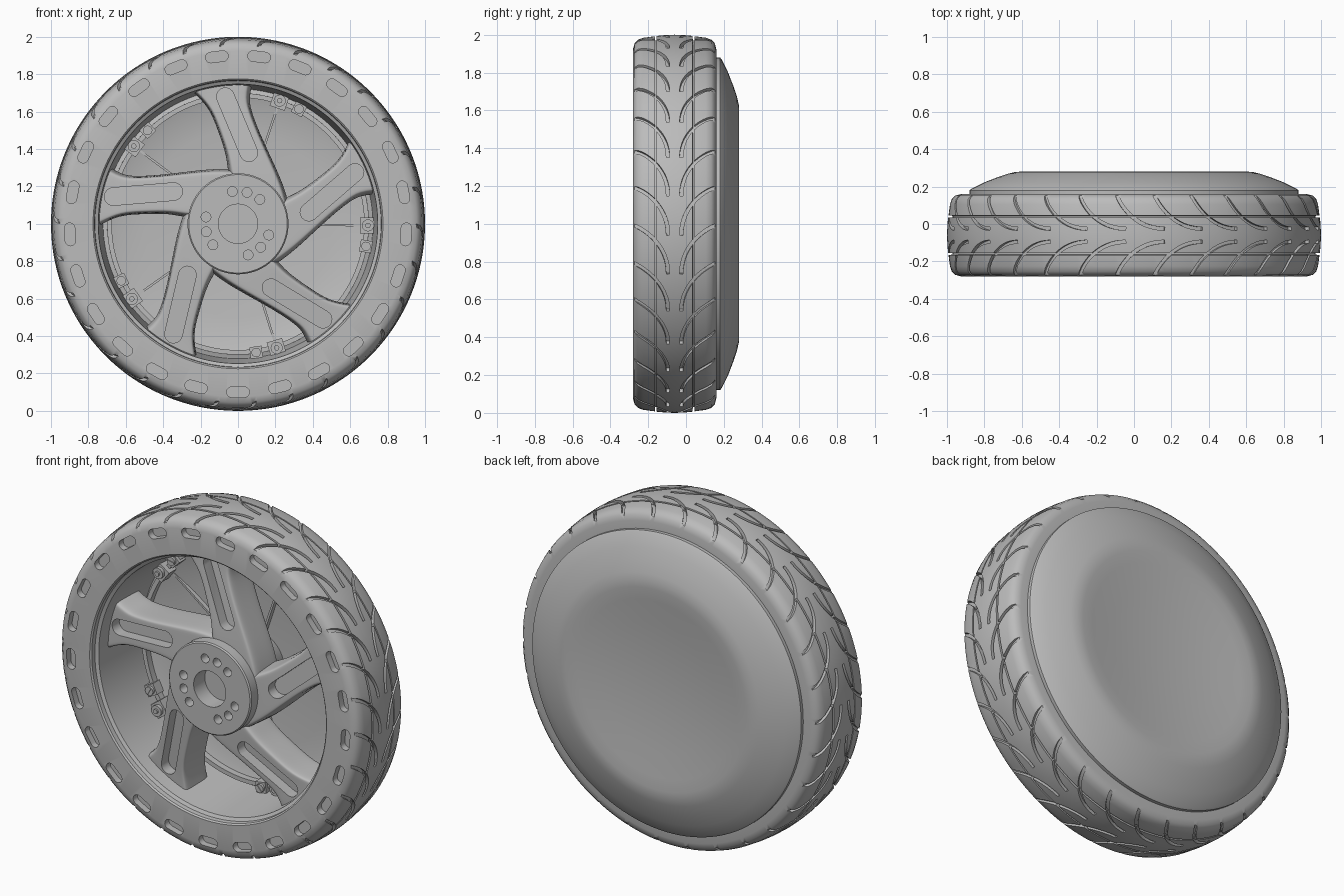
import bpy, bmesh
from math import cos, sin, pi, radians, hypot
from mathutils import Matrix, Vector

if "Cube" in bpy.data.objects:
    bpy.data.objects.remove(bpy.data.objects["Cube"])

grey = bpy.data.materials.new("plain_grey")
grey.use_nodes = True
grey.diffuse_color = (0.5, 0.5, 0.5, 1)
grey.node_tree.nodes["Principled BSDF"].inputs["Base Color"].default_value = (0.5, 0.5, 0.5, 1)

AXLE = Matrix.Translation((0, 0, 1))


def polar(r, a, y):
    return Vector((r * cos(a), y, r * sin(a)))


def turn(a):
    return Matrix.Rotation(-a, 4, 'Y')


def skin(bm, rows, loop=False):
    """Join closed cross-sections into a solid."""
    rings = [[bm.verts.new(p) for p in row] for row in rows]
    n = len(rings[0])
    for i in range(len(rings) - (not loop)):
        a, b = rings[i], rings[(i + 1) % len(rings)]
        for j in range(n):
            k = (j + 1) % n
            bm.faces.new((a[j], a[k], b[k], b[j]))
    if not loop:
        bm.faces.new(rings[0])
        bm.faces.new(rings[-1])


def lathe(bm, profile, steps):
    skin(bm, [[polar(r, 2 * pi * i / steps, y) for r, y in profile]
              for i in range(steps)], True)
    bmesh.ops.remove_doubles(bm, verts=bm.verts, dist=1e-5)


def capsule(p, q, r, steps=10):
    """Outline of a round-ended slot in the wheel plane, as (x, z)."""
    p, q = Vector(p), Vector(q)
    d = (q - p).normalized()
    e = Vector((-d.y, d.x))
    out = []
    for c, s in ((q, 1), (p, -1)):
        for i in range(steps + 1):
            t = pi * i / steps - pi / 2
            out.append(c + s * r * (d * cos(t) + e * sin(t)))
    return out


def prism(bm, outline, front, back, matrix=Matrix()):
    rows = [[matrix @ Vector((x, f(hypot(x, z)), z)) for x, z in outline] for f in (front, back)]
    skin(bm, rows)


def box(bm, r, y, a, size, spin=0):
    m = turn(a) @ Matrix.Translation((r, y, 0)) @ turn(spin) @ Matrix.Diagonal((*size, 1))
    bmesh.ops.create_cube(bm, size=1, matrix=m)


def stud(bm, r, y, a, radius, depth):
    m = turn(a) @ Matrix.Translation((r, y, 0)) @ Matrix.Rotation(pi / 2, 4, 'X')
    bmesh.ops.create_cone(bm, cap_ends=True, segments=24, radius1=radius,
                          radius2=radius, depth=depth, matrix=m)


def make(name, bm):
    bmesh.ops.recalc_face_normals(bm, faces=bm.faces)
    bm.transform(AXLE)
    mesh = bpy.data.meshes.new(name)
    bm.to_mesh(mesh)
    bm.free()
    obj = bpy.data.objects.new(name, mesh)
    obj.data.materials.append(grey)
    bpy.context.collection.objects.link(obj)
    return obj


def finish(obj, cutter=None, smooth=0):
    bpy.ops.object.select_all(action='DESELECT')
    bpy.context.view_layer.objects.active = obj
    obj.select_set(True)
    if smooth:
        obj.modifiers.new("soften", 'SUBSURF').levels = smooth
    if cutter:
        cutter.hide_render = True
        cut = obj.modifiers.new("cut", 'BOOLEAN')
        cut.operation, cut.solver, cut.object = 'DIFFERENCE', 'MANIFOLD', cutter
    for m in list(obj.modifiers):
        bpy.ops.object.modifier_apply(modifier=m.name)
    if cutter:
        bpy.data.objects.remove(cutter)
    bpy.ops.object.shade_smooth_by_angle(angle=radians(32))


# Tyre: one half of the tread, mirrored about its middle, plus the stepped rim bore
MID = -0.06
half = [(0.775, -0.28), (0.925, -0.28), (0.955, -0.272), (0.974, -0.254), (0.984, -0.225),
        (0.992, -0.165), (0.97, -0.164), (0.97, -0.156), (0.994, -0.155), (0.998, -0.11)]
profile = half + [(1.0, MID)] + [(r, 2 * MID - y) for r, y in reversed(half)]
profile += [(0.72, 0.15), (0.725, 0.08), (0.747, -0.235), (0.765, -0.245), (0.767, -0.272)]
bm = bmesh.new()
lathe(bm, profile, 180)
tyre = make("tyre", bm)

# Curved tread grooves and sidewall pockets cut from the tyre
bm = bmesh.new()
COUNT, STEPS, W = 30, 14, 0.009
path = [Vector((-0.31 + 0.215 * sin(pi / 2 * i / STEPS), 0.27 * (i / STEPS) ** 1.5))
        for i in range(STEPS + 1)]
for k in range(COUNT):
    for side in (1, -1):
        rows = []
        for i, p in enumerate(path):
            d = (path[min(i + 1, STEPS)] - path[max(i - 1, 0)]).normalized() * W
            low = 0.976 - 0.04 * (1 - i / STEPS) ** 5
            row = []
            for r, s in ((low, 1), (1.05, 1), (1.05, -1), (low, -1)):
                y = p.x - s * d.y
                row.append(polar(r, 2 * pi * k / COUNT - p.y - s * d.x,
                                 y if side == 1 else 2 * MID - y))
            rows.append(row)
        skin(bm, rows)
for k in range(25):
    prism(bm, capsule((0.9, -0.033), (0.9, 0.033), 0.028), lambda r: -0.33, lambda r: -0.24,
          turn(2 * pi * k / 25 - pi / 2))
finish(tyre, make("tyre_cutter", bm))

# Domed rear cover with a shallow dish, hollow inside
bm = bmesh.new()
lathe(bm, [(0, 0.24), (0.2, 0.245), (0.38, 0.258), (0.52, 0.273), (0.59, 0.28), (0.63, 0.279),
           (0.67, 0.27), (0.73, 0.25), (0.8, 0.223), (0.87, 0.188), (0.88, 0.18), (0.88, 0.15),
           (0.74, 0.14), (0.7, 0.125), (0.64, 0.145), (0.5, 0.165), (0, 0.175)], 128)
finish(make("rear_cover", bm))

# Hub with a stepped flange, centre bore and three groups of bolt holes
bm = bmesh.new()
lathe(bm, [(0, -0.16), (0.105, -0.16), (0.105, -0.265), (0.263, -0.265), (0.27, -0.258),
           (0.27, -0.2), (0.255, -0.19), (0.25, -0.08), (0.22, 0.0), (0.18, 0.19), (0, 0.19)], 96)
hub = make("hub", bm)
bm = bmesh.new()
for group in (74, 194, 314):
    for step in (-26, 0, 26):
        stud(bm, 0.175, -0.25, radians(group + step), 0.026, 0.08)
finish(hub, make("hub_cutter", bm))


# Five slanted spokes flaring into the rim, each with a round-ended recess
def spoke_front(r):
    return -0.2 + 0.045 * min(max((r - 0.27) / 0.45, 0), 1)


left = [(0.0, 0.12), (-0.045, 0.27), (-0.05, 0.36), (-0.1, 0.5), (-0.145, 0.62), (-0.225, 0.7), (-0.33, 0.8)]
right = [(0.29, -0.02), (0.25, 0.17), (0.185, 0.32), (0.11, 0.48), (0.06, 0.61), (0.045, 0.69), (0.1, 0.86)]
section = ((0.0, 0.2), (-0.05, 0.19), (-0.02, 0.09), (0, 0.02), (0.04, 0), (0.12, 0),
           (0.88, 0), (0.96, 0), (1, 0.02), (1.02, 0.09), (1.05, 0.19), (1.0, 0.2))
for k in range(5):
    m = turn(2 * pi * k / 5)
    bm = bmesh.new()
    rows = []
    for l, r in zip(left, right):
        l, r = Vector(l), Vector(r)
        row = []
        for t, depth in section:
            p = l.lerp(r, t)
            row.append(m @ Vector((p.x, spoke_front(p.length) + depth, p.y)))
        rows.append(row)
    skin(bm, rows)
    spoke = make(f"spoke_{k + 1}", bm)
    bm = bmesh.new()
    prism(bm, capsule((0.058, 0.38), (-0.068, 0.68), 0.047),
          lambda r: -0.4, lambda r: spoke_front(r) + 0.065, m)
    finish(spoke, make("spoke_cutter", bm), 2)

# Inner ring running behind the spokes
bm = bmesh.new()
lathe(bm, [(0.675, 0.095), (0.7, 0.095), (0.7, 0.15), (0.675, 0.15)], 96)
finish(make("inner_ring", bm))

# Clamp blocks, screw blocks and thin ribs on the inner plate
for k in range(5):
    a = radians(71.3 + 72 * k)
    bm = bmesh.new()
    box(bm, 0.695, 0.1, a, (0.085, 0.07, 0.085))
    stud(bm, 0.695, 0.06, a, 0.032, 0.03)
    stud(bm, 0.695, 0.05, a, 0.014, 0.03)
    finish(make(f"clamp_block_{k + 1}", bm))

    bm = bmesh.new()
    b = a - radians(9.3)
    box(bm, 0.695, 0.105, b, (0.065, 0.06, 0.065))
    stud(bm, 0.695, 0.07, b, 0.025, 0.02)
    box(bm, 0.695, 0.06, b, (0.044, 0.008, 0.007), 0.6)
    finish(make(f"screw_block_{k + 1}", bm))

    bm = bmesh.new()
    box(bm, 0.43, 0.155, a, (0.46, 0.03, 0.012))
    finish(make(f"plate_rib_{k + 1}", bm))
